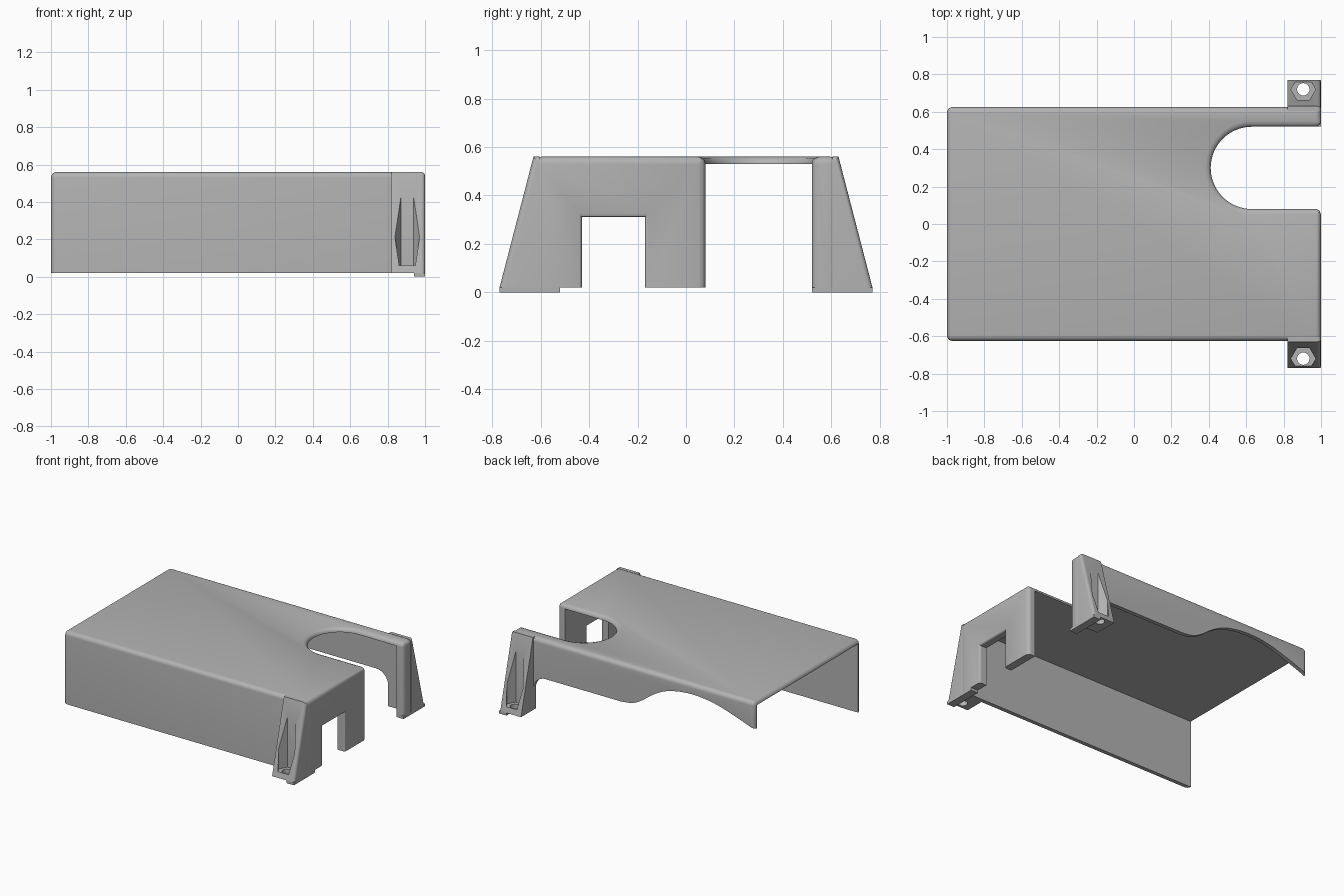
import bpy, bmesh
from math import cos, sin, pi, sqrt

if "Cube" in bpy.data.objects:
    bpy.data.objects.remove(bpy.data.objects["Cube"])

grey = bpy.data.materials.new("plain grey")
grey.use_nodes = True
grey.diffuse_color = (0.45, 0.45, 0.45, 1)
grey.node_tree.nodes["Principled BSDF"].inputs["Base Color"].default_value = (0.45, 0.45, 0.45, 1)

END, SIDE, TOP, BASE = 1.0, 0.625, 0.56, 0.02
SKIN, END_SKIN, ROUND = 0.03, 0.06, 0.03
TAB_X = 0.82


def loft(name, rings, round_rule=None, radius=ROUND):
    """Skin a stack of matching rings into a closed solid, optionally rounding edges."""
    bm = bmesh.new()
    loops = [[bm.verts.new(p) for p in ring] for ring in rings]
    n = len(loops[0])
    for a, b in zip(loops, loops[1:]):
        for i in range(n):
            j = (i + 1) % n
            bm.faces.new((a[i], a[j], b[j], b[i]))
    bm.faces.new(loops[0])
    bm.faces.new(loops[-1])
    bmesh.ops.recalc_face_normals(bm, faces=bm.faces)
    if round_rule:
        edges = [e for e in bm.edges if round_rule(e.verts[0].co, e.verts[1].co)]
        bmesh.ops.bevel(bm, geom=edges, offset=radius, segments=5, profile=0.5, affect='EDGES')
    mesh = bpy.data.meshes.new(name)
    bm.to_mesh(mesh)
    bm.free()
    mesh.materials.append(grey)
    obj = bpy.data.objects.new(name, mesh)
    bpy.context.collection.objects.link(obj)
    return obj


def box(name, x, y, z, round_rule=None):
    return loft(name, [[(x[0], y[0], h), (x[1], y[0], h), (x[1], y[1], h), (x[0], y[1], h)] for h in z], round_rule)


def column(name, x, y, r, z, sides):
    return loft(name, [[(x + r * cos(2 * pi * i / sides), y + r * sin(2 * pi * i / sides), h)
                        for i in range(sides)] for h in z])


def select_only(obj):
    bpy.ops.object.select_all(action='DESELECT')
    obj.select_set(True)
    bpy.context.view_layer.objects.active = obj


def combine(obj, other, operation='DIFFERENCE'):
    select_only(obj)
    mod = obj.modifiers.new("combine", 'BOOLEAN')
    mod.operation, mod.solver, mod.object = operation, 'EXACT', other
    bpy.ops.object.modifier_apply(modifier=mod.name)
    bpy.data.objects.remove(other)


def flare(t, r):
    """Outward offset of a rounded rim at depth t of its radius."""
    return r - sqrt(max(0, r * r - t * t))


# Cover: rounded box, hollow below and open at the far end
cover = box("cover", (-END, END), (-SIDE, SIDE), (BASE, TOP),
            lambda a, b: max(a.z, b.z) > TOP - 0.01)
combine(cover, box("cavity", (-END - 0.2, END - END_SKIN), (SKIN - SIDE, SIDE - SKIN), (-0.2, TOP - SKIN)))


# Round-ended slot with a softened rim and mouth
def slot_ring(z, grow):
    cx, cy, r = 0.63, 0.30, 0.22 + grow
    arc = [(cx + r * cos(a), cy + r * sin(a)) for a in (pi / 2 + pi * i / 32 for i in range(33))]
    mouth = [(END - ROUND + ROUND * t / 5, r + flare(ROUND * t / 5, ROUND)) for t in range(6)]
    mouth.append((END + 0.1, r + ROUND))
    low = [(x, cy - w) for x, w in mouth]
    high = [(x, cy + w) for x, w in reversed(mouth)]
    return [(x, y, z) for x, y in arc + low + high]


rim = [slot_ring(TOP - ROUND + ROUND * t / 5, flare(ROUND * t / 5, ROUND)) for t in range(6)]
combine(cover, loft("slot", [slot_ring(-0.2, 0)] + rim + [slot_ring(TOP + 0.1, ROUND)]))


# Square notch in the end wall with a softened outer rim
def notch_ring(x, grow):
    a, b, h = -0.43 - grow, -0.17 + grow, 0.31 + grow
    return [(x, a, -0.2), (x, b, -0.2), (x, b, h), (x, a, h)]


soft = 0.016
rim = [notch_ring(END - soft + soft * t / 4, flare(soft * t / 4, soft)) for t in range(5)]
combine(cover, loft("notch", [notch_ring(0.8, 0)] + rim + [notch_ring(END + 0.1, soft)]))

# Wavy lower edge of the back wall
corner = [(TAB_X - 0.1 + 0.1 * cos(pi * i / 16), 0.175 + 0.1 * sin(pi * i / 16)) for i in range(9)]
keys = [(0.1, 0.275), (0, 0.285), (-0.08, 0.33), (-0.16, 0.395), (-0.27, 0.455), (-0.42, 0.485),
        (-0.56, 0.485), (-0.7, 0.462), (-0.86, 0.41), (-1, 0.36), (-1.1, 0.31)]
wave = [keys[0]]
for i in range(1, len(keys) - 1):
    p, q, s = keys[i - 1], keys[i], keys[i + 1]
    for t in (0, 0.25, 0.5, 0.75):
        wave.append(tuple((p[k] + q[k]) / 2 * (1 - t) ** 2 + 2 * q[k] * t * (1 - t) + (q[k] + s[k]) / 2 * t * t
                          for k in (0, 1)))
wave.append(keys[-1])
outline = [(TAB_X, -0.2)] + corner + wave + [(-1.1, -0.2)]
combine(cover, loft("wave", [[(x, y, z) for x, z in outline] for y in (SIDE - 0.06, SIDE + 0.1)]))

# Sloping screw tabs with a hexagonal nut pocket, a screw hole and a foot
parts = [cover]
for side, label in ((-1, "front"), (1, "back")):
    profile = [(SIDE - 0.02, BASE), (0.77, BASE), (0.63, TOP), (SIDE - 0.02, TOP)]
    tab = loft(label + "_tab", [[(x, side * y, z) for y, z in profile] for x in (TAB_X, END)],
               lambda a, b: min(a.x, b.x) > 0.99 and max(a.z, b.z) > 0.5 and max(abs(a.y), abs(b.y)) > SIDE - 0.01,
               0.02)
    combine(tab, column("pocket", 0.905, side * 0.72, 0.066, (0.06, 0.8), 6))
    combine(tab, column("hole", 0.905, side * 0.72, 0.033, (-0.1, 0.2), 24))
    foot = box(label + "_foot", (END - END_SKIN, END), sorted((side * 0.52, side * 0.77)), (0, BASE))
    parts += [tab, foot]

for obj in parts:
    select_only(obj)
    bpy.ops.object.shade_smooth_by_angle(angle=0.5)
